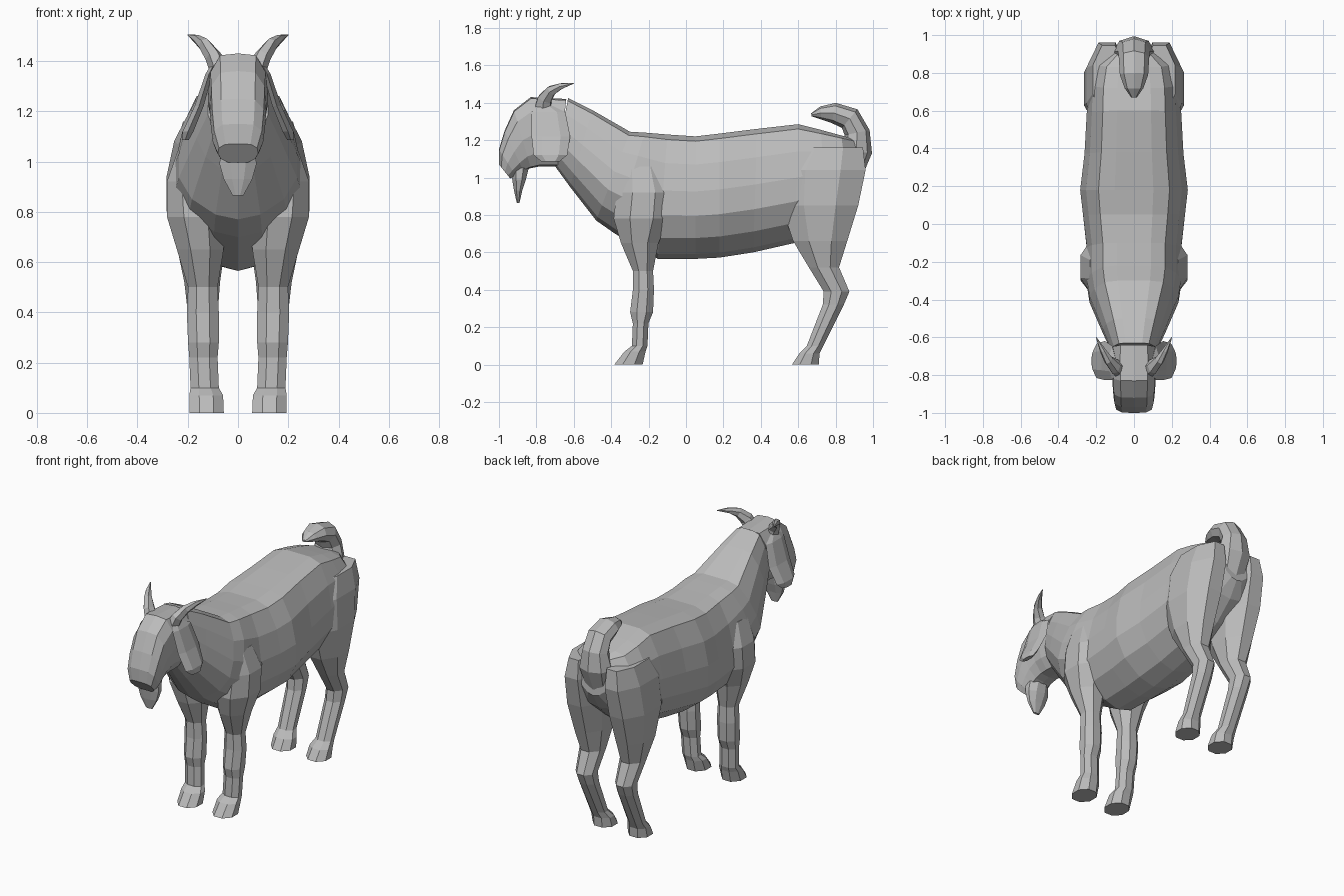
import bpy, bmesh, math
from mathutils import Vector

coat = bpy.data.materials.new("grey coat")
coat.diffuse_color = (0.5, 0.5, 0.5, 1)


def loft(name, rings, mirror=False):
    """Skin a list of closed rings and cap both ends."""
    bm = bmesh.new()
    loops = [[bm.verts.new(p) for p in r] for r in rings]
    n = len(loops[0])
    for a, b in zip(loops, loops[1:]):
        for i in range(n):
            j = (i + 1) % n
            bm.faces.new((a[i], a[j], b[j], b[i]))
    bm.faces.new(loops[0])
    bm.faces.new(loops[-1])
    bmesh.ops.recalc_face_normals(bm, faces=bm.faces)
    me = bpy.data.meshes.new(name)
    bm.to_mesh(me)
    bm.free()
    me.materials.append(coat)
    ob = bpy.data.objects.new(name, me)
    bpy.context.collection.objects.link(ob)
    if mirror:
        ob.modifiers.new("mirror", 'MIRROR').use_mirror_merge = False
    return ob


def spine_rings(sections, half):
    """Symmetric rings between a top and a bottom point: (y top, z top, y bottom, z bottom, half width)."""
    rings = []
    outline = half + [(-x, t) for x, t in half[-2:0:-1]]
    for yt, zt, yb, zb, w in sections:
        rings.append([(x * w, yb + (yt - yb) * t, zb + (zt - zb) * t) for x, t in outline])
    return rings


def level_rings(sections, sides=8):
    """Level rings: (z, y front, y back, x inner, x outer)."""
    rings = []
    for z, y0, y1, x0, x1 in sections:
        ring = []
        for i in range(sides):
            a = 2 * math.pi * (i + 0.5) / sides
            k = 1.06
            ring.append(((x0 + x1) / 2 + k * (x1 - x0) / 2 * math.cos(a),
                         (y0 + y1) / 2 + k * (y1 - y0) / 2 * math.sin(a), z))
        rings.append(ring)
    return rings


def path_rings(points, sides=8):
    """Rings across a path: (x, y, z, radius sideways, radius in the bend)."""
    rings = []
    pos = [Vector(p[:3]) for p in points]
    for i, p in enumerate(points):
        d = (pos[min(i + 1, len(pos) - 1)] - pos[max(i - 1, 0)]).normalized()
        up = d.cross(Vector((1, 0, 0))).normalized()
        side = up.cross(d)
        rings.append([pos[i] + side * p[3] * math.cos(a) + up * p[4] * math.sin(a)
                      for a in (2 * math.pi * k / sides for k in range(sides))])
    return rings


# Trunk and neck
trunk_half = [(0, 0), (.38, .04), (.78, .17), (1, .35), (1, .55), (.89, .77), (.66, .96), (.36, 1), (0, 1)]
loft("body", spine_rings([
    (-.63, 1.425, -.70, 1.06, .12),
    (-.50, 1.36, -.62, .95, .165),
    (-.30, 1.245, -.48, .77, .235),
    (-.22, 1.24, -.38, .70, .25),
    (-.10, 1.23, -.15, .565, .25),
    (.05, 1.22, .05, .565, .27),
    (.18, 1.235, .18, .572, .285),
    (.38, 1.26, .36, .60, .262),
    (.60, 1.285, .58, .65, .25),
    (.72, 1.255, .76, .75, .245),
    (.83, 1.225, .88, .86, .22),
    (.92, 1.20, .94, .96, .10)], trunk_half))

# Head, hanging forward and down
head_half = [(0, 0), (.5, .02), (.85, .2), (1, .48), (.95, .8), (.62, .98), (0, 1)]
loft("head", spine_rings([
    (-.64, 1.42, -.68, 1.06, .115),
    (-.74, 1.425, -.73, 1.06, .12),
    (-.83, 1.43, -.78, 1.06, .115),
    (-.92, 1.36, -.83, 1.05, .112),
    (-.97, 1.25, -.87, 1.035, .108),
    (-1.0, 1.15, -.91, 1.01, .10),
    (-1.0, 1.07, -.94, .995, .08)], head_half))

# Beard
loft("beard", level_rings([
    (1.05, -.94, -.84, -.07, .07),
    (.99, -.93, -.855, -.075, .075),
    (.93, -.92, -.875, -.058, .058),
    (.865, -.905, -.89, -.022, .022)]))

# Drooping ears
loft("ear", level_rings([
    (1.39, -.79, -.73, .085, .105),
    (1.35, -.82, -.65, .10, .13),
    (1.22, -.82, -.625, .135, .175),
    (1.12, -.81, -.64, .175, .222),
    (1.085, -.77, -.68, .195, .225)], 6), mirror=True)

# Backswept horns
loft("horn", path_rings([
    (.075, -.765, 1.37, .04, .05),
    (.10, -.755, 1.42, .033, .042),
    (.135, -.72, 1.465, .025, .03),
    (.165, -.67, 1.488, .016, .018),
    (.20, -.60, 1.504, .002, .002)], 6), mirror=True)

# Front legs with shoulder
loft("front_leg", level_rings([
    (1.06, -.36, -.12, .10, .235),
    (.92, -.375, -.075, .08, .285),
    (.78, -.39, -.085, .05, .285),
    (.65, -.35, -.145, .055, .245),
    (.50, -.285, -.175, .08, .20),
    (.40, -.285, -.17, .075, .205),
    (.28, -.30, -.175, .075, .20),
    (.22, -.285, -.20, .08, .195),
    (.10, -.29, -.205, .075, .19),
    (.07, -.33, -.215, .058, .195),
    (0, -.385, -.23, .055, .195)]), mirror=True)

# Hind legs with thigh and hock
loft("hind_leg", level_rings([
    (1.16, .58, .95, .05, .22),
    (1.04, .50, .965, .03, .255),
    (.85, .505, .925, .03, .268),
    (.66, .57, .865, .05, .245),
    (.52, .655, .82, .07, .215),
    (.39, .735, .875, .08, .20),
    (.32, .73, .845, .08, .195),
    (.10, .645, .735, .08, .188),
    (.06, .605, .715, .06, .195),
    (0, .565, .712, .055, .195)]), mirror=True)

# Upturned tail
loft("tail", path_rings([
    (0, .88, .96, .08, .04),
    (0, .91, 1.14, .11, .085),
    (0, .915, 1.24, .085, .068),
    (0, .875, 1.315, .08, .065),
    (0, .79, 1.345, .075, .055),
    (0, .72, 1.345, .05, .035),
    (0, .67, 1.335, .015, .008)]))
